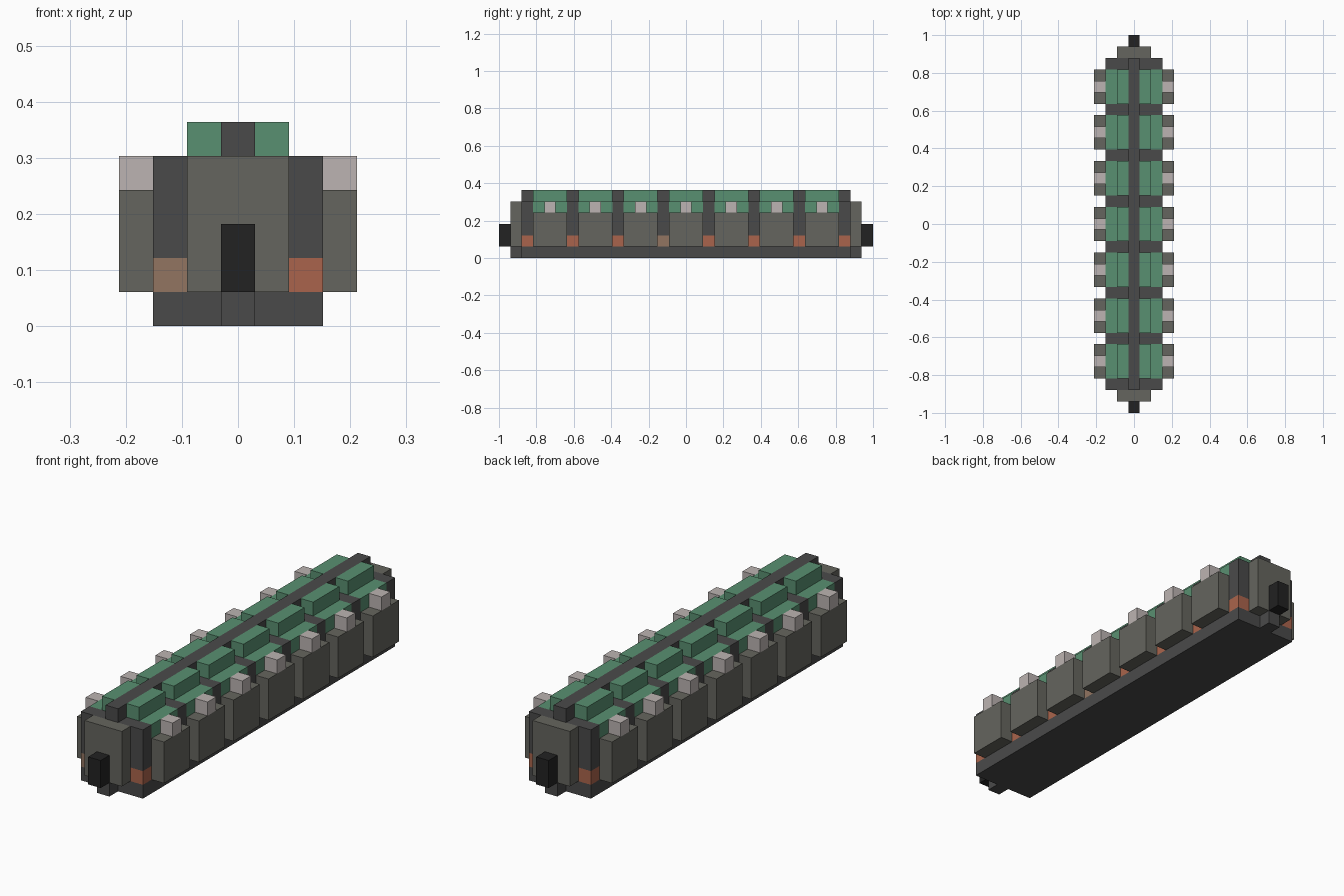
import bpy
import bmesh
from mathutils import Matrix, Vector

if "Cube" in bpy.data.objects:
    bpy.data.objects.remove(bpy.data.objects["Cube"])

U = 2 / 33  # one block


def material(name, rgb):
    # sRGB bytes to linear
    lin = [((c / 255 + 0.055) / 1.055) ** 2.4 for c in rgb]
    mat = bpy.data.materials.new(name)
    mat.use_nodes = True
    mat.diffuse_color = (*lin, 1)
    mat.node_tree.nodes["Principled BSDF"].inputs["Base Color"].default_value = (*lin, 1)
    return mat


dark = material("dark_grey", (74, 74, 74))
stone = material("stone_grey", (101, 101, 94))
black = material("black", (34, 34, 34))
green = material("green", (89, 144, 113))
pale = material("pale_grey", (188, 180, 178))
orange = material("orange", (170, 100, 76))
brown = material("brown", (146, 117, 97))


def boxes(name, mat, size, centres):
    """One object of equal boxes, measured in blocks; centre z is the box's bottom."""
    bm = bmesh.new()
    for x, y, z in centres:
        place = Matrix.Translation(Vector((x, y, z + size[2] / 2)) * U)
        bmesh.ops.create_cube(bm, size=U, matrix=place @ Matrix.Diagonal((*size, 1)))
    mesh = bpy.data.meshes.new(name)
    bm.to_mesh(mesh)
    bm.free()
    mesh.materials.append(mat)
    obj = bpy.data.objects.new(name, mesh)
    bpy.context.collection.objects.link(obj)
    return obj


def both_sides(x, z, rows):
    return [(s * x, y, z) for s in (-1, 1) for y in rows]


bays = range(-12, 13, 4)
ribs = range(-14, 15, 4)
ends = (-1, 1)

# Central hull
boxes("base", dark, (5, 29, 1), [(0, 0, 0)])
boxes("core", dark, (3, 29, 4), [(0, 0, 1)])
boxes("spine", dark, (1, 29, 1), [(0, 0, 5)])

# Ribs with coloured markers at their feet
boxes("ribs", dark, (1, 1, 3), both_sides(2, 2, ribs))
feet = both_sides(2, 1, ribs)
faded = [(-2, -14, 1), (2, -2, 1)]
boxes("markers", orange, (1, 1, 1), [f for f in feet if f not in faded])
boxes("faded_markers", brown, (1, 1, 1), faded)

# Bays: side panels, lamps and stepped green roof
boxes("side_panels", stone, (2, 3, 3), both_sides(2.5, 1, bays))
boxes("side_lamps", pale, (1, 1, 1), both_sides(3, 4, bays))
boxes("lower_roof", green, (1, 3, 1), both_sides(2, 4, bays))
boxes("upper_roof", green, (1, 3, 1), both_sides(1, 5, bays))

# End walls, couplers and the tongues below them
boxes("end_walls", stone, (3, 1, 4), [(0, 15 * e, 1) for e in ends])
boxes("couplers", black, (1, 1, 2), [(0, 16 * e, 1) for e in ends])
boxes("tongues", dark, (1, 1, 1), [(0, 15 * e, 0) for e in ends])
